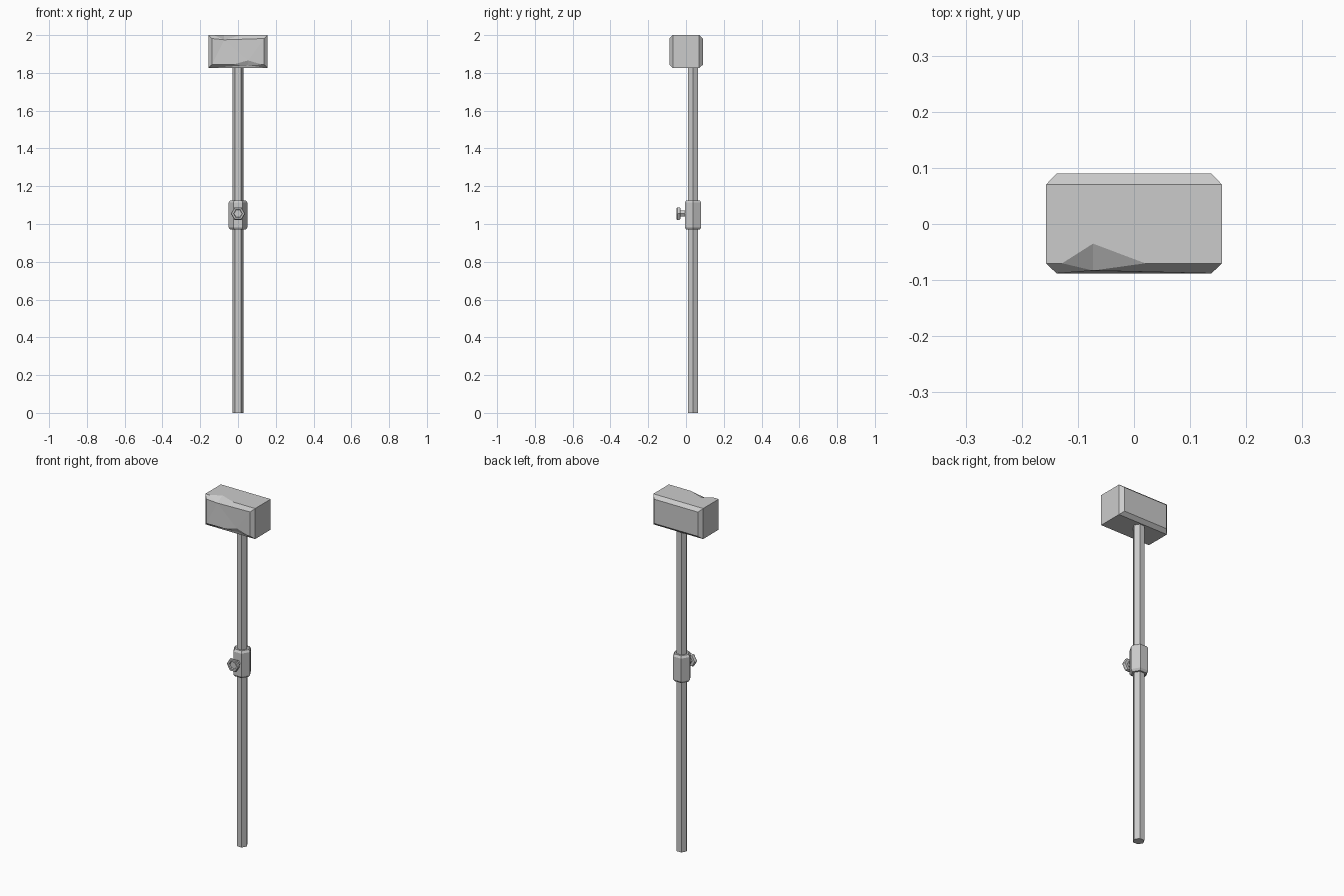
import bpy, bmesh, math

if "Cube" in bpy.data.objects:
    bpy.data.objects.remove(bpy.data.objects["Cube"])


def finish(bm, name):
    bmesh.ops.recalc_face_normals(bm, faces=bm.faces)
    me = bpy.data.meshes.new(name)
    bm.to_mesh(me)
    bm.free()
    ob = bpy.data.objects.new(name, me)
    bpy.context.collection.objects.link(ob)
    return ob


def hex_lathe(name, profile, origin, along_y=False):
    """Six-sided stack of (radius, height) rings, corners pointing along x."""
    bm = bmesh.new()
    rings = []
    for r, h in profile:
        ring = []
        for i in range(6):
            a = i * math.pi / 3
            u, v = r * math.cos(a), r * math.sin(a)
            p = (u, h, v) if along_y else (u, v, h)
            ring.append(bm.verts.new([p[k] + origin[k] for k in range(3)]))
        rings.append(ring)
    for a, b in zip(rings, rings[1:]):
        for i in range(6):
            j = (i + 1) % 6
            bm.faces.new((a[i], a[j], b[j], b[i]))
    bm.faces.new(rings[0])
    bm.faces.new(rings[-1])
    return finish(bm, name)


PY = 0.037  # pole axis

# Shaft, clamp collar and clamp screw
hex_lathe("lower_pole", [(0.03, 0), (0.03, 1.0)], (0, PY, 0))
hex_lathe("upper_pole", [(0.03, 1.0), (0.03, 1.84)], (0, PY, 0))
hex_lathe("clamp_collar", [(0.041, 0.97), (0.05, 0.982), (0.05, 1.113), (0.041, 1.125)], (0, PY, 0))
hex_lathe("clamp_knob",
          [(0.018, 0.01), (0.018, -0.03), (0.034, -0.03), (0.038, -0.036),
           (0.038, -0.046), (0.034, -0.05), (0.024, -0.05), (0.021, -0.042)],
          (0, 0, 1.055), along_y=True)

# Head: box with bevelled front and back, chipped on two front edges
X, XI = 0.157, 0.138
Z0, Z1, ZI0, ZI1 = 1.826, 2.0, 1.844, 1.982
bm = bmesh.new()
V = {}
for tag, x, z in (("bl", -1, 0), ("br", 1, 0), ("tr", 1, 1), ("tl", -1, 1)):
    zo, zi = (Z0, Z1)[z], (ZI0, ZI1)[z]
    V["f" + tag] = (x * X, -0.07, zo)
    V["fi" + tag] = (x * XI, -0.088, zi)
    V["b" + tag] = (x * X, 0.07, zo)
    V["bi" + tag] = (x * XI, 0.09, zi)
# top chip: left, inner, right, deepest; bottom chip likewise
V.update(tA=(-0.128, -0.07, Z1), tP=(-0.073, -0.035, Z1), tB=(0.02, -0.07, Z1), tD=(-0.073, -0.083, 1.975),
         uA=(-0.026, -0.088, ZI0), uP=(0.053, -0.088, 1.866), uB=(0.128, -0.088, ZI0), uD=(0.053, -0.075, 1.841))
V = {k: bm.verts.new(c) for k, c in V.items()}


def add_faces(text):
    for f in text.split("|"):
        bm.faces.new([V[k] for k in f.split()])


# top and its chip
add_faces("ftl tA tP tB ftr btr btl|tA tD tP|tB tP tD|ftl tA tD fitl|tB ftr fitr tD")
# front panel
add_faces("fitl tD fibl|tD fibl uA uP|tD uP fitr|fitr uP uB fibr")
# bottom chip and lower front bevel
add_faces("uA uP uD|uP uB uD|fibl uA uD fbl|fbl uD fbr|fbr uD uB fibr")
# underside
add_faces("fbl fbr bbr bbl")
# back panel and its upper and lower bevels
add_faces("bibl bibr bitr bitl|bbl bbr bibr bibl|btl btr bitr bitl")
# ends and their bevels
for s in "lr":
    add_faces("fb# fib# fit# ft#|fb# ft# bt# bb#|bb# bt# bit# bib#".replace("#", s))
finish(bm, "hammer_head")
